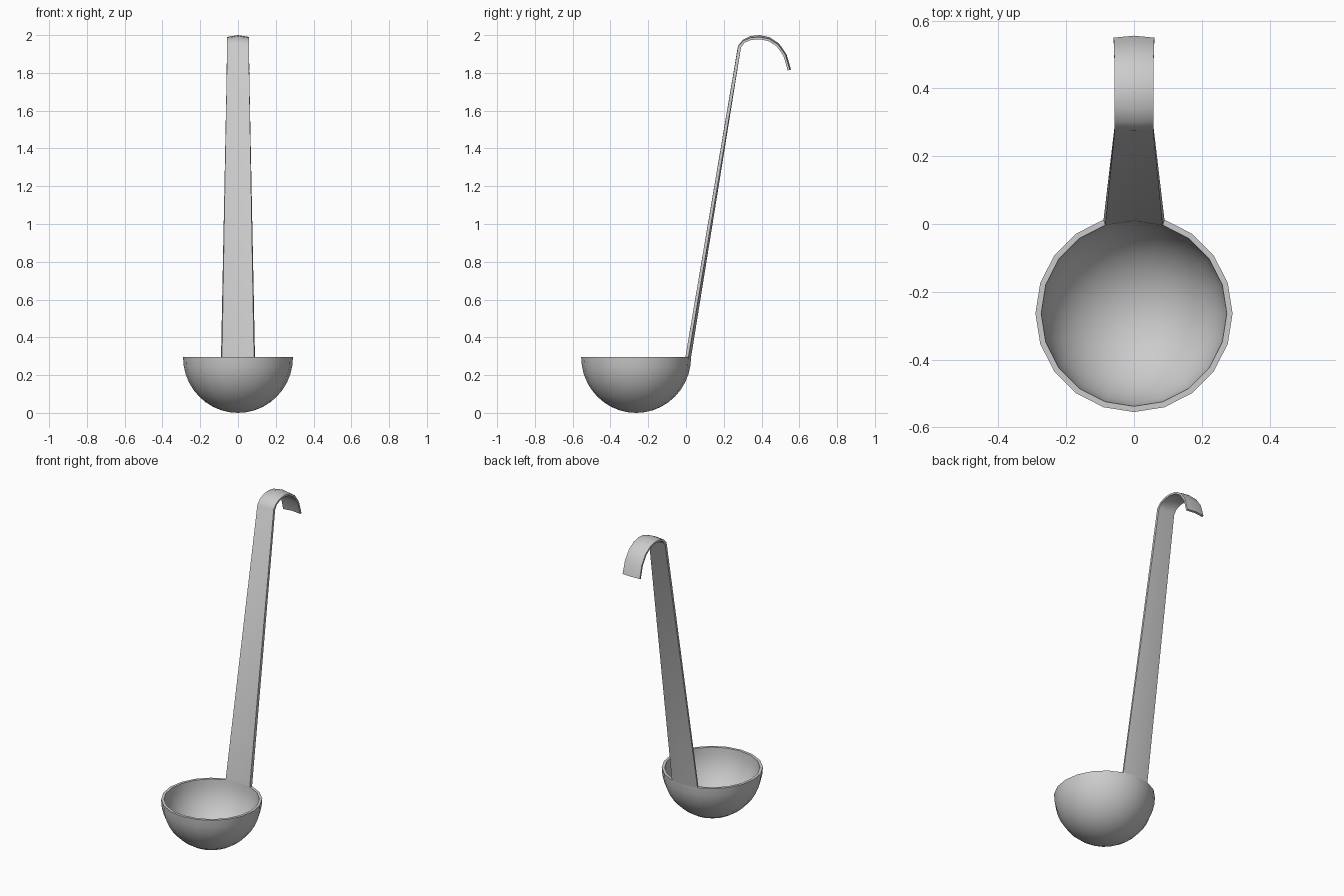
import bpy, bmesh, math
from mathutils import Vector

if "Cube" in bpy.data.objects:
    bpy.data.objects.remove(bpy.data.objects["Cube"])

RIM_Z, CY = 0.295, -0.264
R_OUT, R_IN = 0.291, 0.274
SEG, RINGS = 20, 10


def finish(name, bm):
    bmesh.ops.recalc_face_normals(bm, faces=bm.faces)
    me = bpy.data.meshes.new(name)
    bm.to_mesh(me)
    bm.free()
    ob = bpy.data.objects.new(name, me)
    bpy.context.collection.objects.link(ob)
    bpy.ops.object.select_all(action='DESELECT')
    bpy.context.view_layer.objects.active = ob
    ob.select_set(True)
    bpy.ops.object.shade_smooth_by_angle(angle=math.radians(45))
    return ob


# Bowl: closed half-sphere shell spun around its vertical axis
bm = bmesh.new()
profile = []
for i in range(RINGS + 1):
    a = math.pi / 2 * i / RINGS
    profile.append((R_OUT * math.sin(a), RIM_Z - RIM_Z * math.cos(a)))
for i in range(RINGS, -1, -1):
    a = math.pi / 2 * i / RINGS
    profile.append((R_IN * math.sin(a), RIM_Z - (RIM_Z - 0.017) * math.cos(a)))
verts = [bm.verts.new((0, CY + r, z)) for r, z in profile]
edges = [bm.edges.new(p) for p in zip(verts, verts[1:])]
bmesh.ops.spin(bm, geom=verts + edges, cent=(0, CY, 0), axis=(0, 0, 1),
               angle=2 * math.pi, steps=SEG, use_merge=True)
bmesh.ops.remove_doubles(bm, verts=bm.verts, dist=0.0005)
finish("bowl", bm)

# Handle: six-point sections starting on two rim segments, ending in the hook
# path entries: y, z of the outer side edge, half width, crown of the middle
path = [(0.276, 1.942, 0.057, 0.001), (0.303, 1.970, 0.057, 0.005),
        (0.342, 1.986, 0.057, 0.009), (0.390, 1.990, 0.057, 0.010),
        (0.440, 1.980, 0.058, 0.009), (0.488, 1.950, 0.058, 0.007),
        (0.527, 1.895, 0.059, 0.006), (0.550, 1.816, 0.060, 0.006)]
sections = []
base = []
for r, angles in ((R_IN, (-18, 0, 18)), (R_OUT, (18, 0, -18))):
    for d in angles:
        a = math.radians(d)
        base.append(Vector((r * math.sin(a), CY + r * math.cos(a), RIM_Z)))
sections.append(base)
pts = [Vector((0, p[0], p[1])) for p in path]
for i, (p, (_, _, w, crown)) in enumerate(zip(pts, path)):
    before = (p - pts[i - 1]) if i else Vector((0, 0.277, 1.647))
    after = (pts[i + 1] - p) if i < len(pts) - 1 else before
    t = (before.normalized() + after.normalized()).normalized()
    n = Vector((0, -t.z, t.y))
    thick = 0.017 if i == 0 else 0.012
    outer = [p + n * c + Vector((x, 0, 0)) for x, c in ((-w, 0), (0, crown), (w, 0))]
    inner = [v - n * thick for v in reversed(outer)]
    sections.append(outer + inner)

bm = bmesh.new()
loops = [[bm.verts.new(v) for v in s] for s in sections]
for a, b in zip(loops, loops[1:]):
    for k in range(6):
        j = (k + 1) % 6
        bm.faces.new((a[k], a[j], b[j], b[k]))
end = loops[-1]
bm.faces.new((end[0], end[1], end[4], end[5]))
bm.faces.new((end[1], end[2], end[3], end[4]))
finish("handle", bm)
